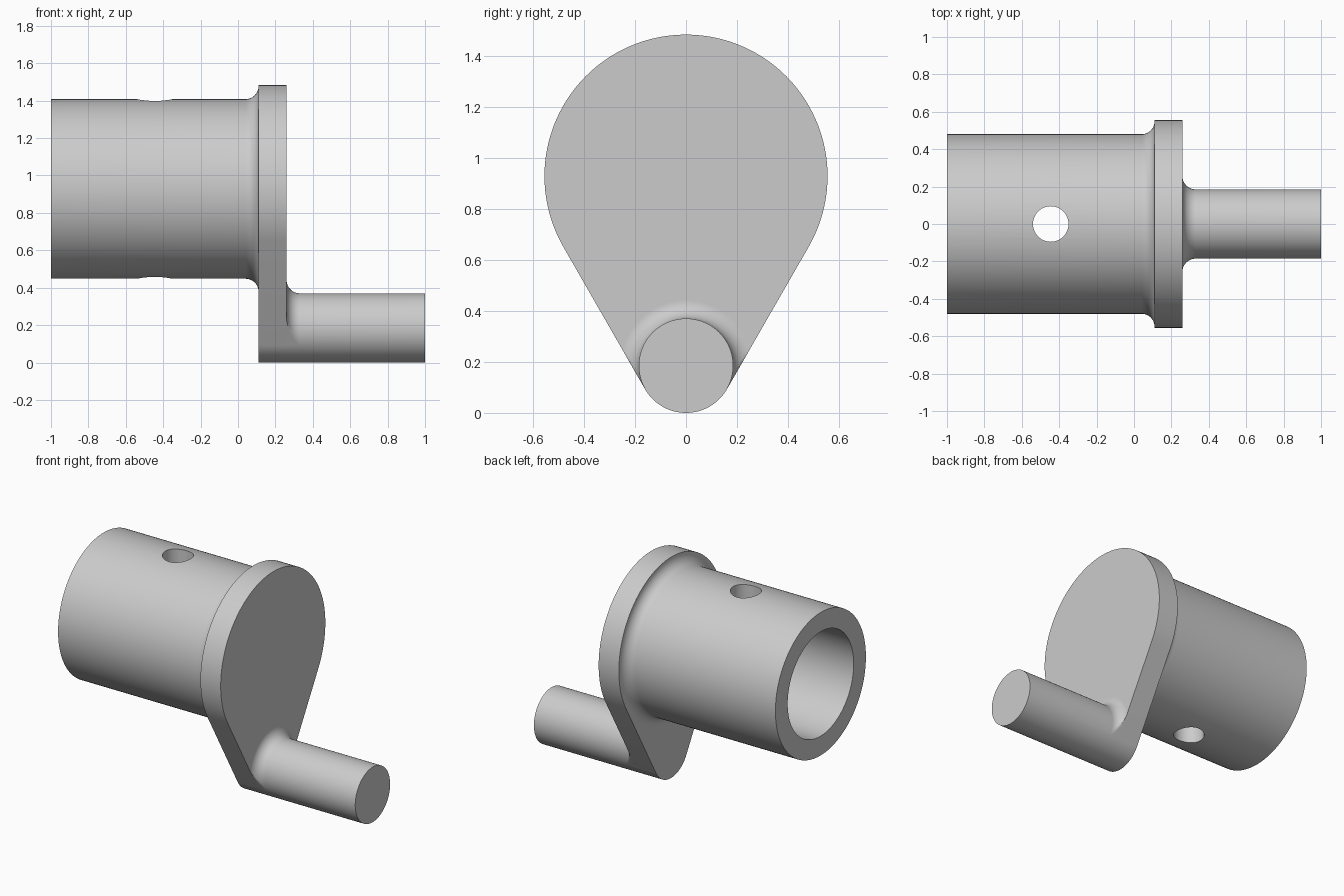
import bpy
import bmesh
from math import sin, cos, pi, radians

if "Cube" in bpy.data.objects:
    bpy.data.objects.remove(bpy.data.objects["Cube"], do_unlink=True)

SEG = 120
BARREL_Z, BARREL_R, BORE_R = 0.928, 0.48, 0.35
WEB_R, WEB_X0, WEB_X1 = 0.555, 0.11, 0.26
PIN_R = 0.185
FILLET = 0.07
TILT = radians(30)  # slope of the web's straight flanks

steel = bpy.data.materials.new("plain grey")
steel.use_nodes = True
grey = (0.6, 0.6, 0.6, 1)
steel.diffuse_color = grey
steel.node_tree.nodes["Principled BSDF"].inputs["Base Color"].default_value = grey


def loft(name, rings, loop=False, caps=(False, False)):
    """Skin a list of closed rings of points."""
    bm = bmesh.new()
    rows = [[bm.verts.new(p) for p in ring] for ring in rings]
    pairs = list(zip(rows, rows[1:])) + ([(rows[-1], rows[0])] if loop else [])
    for a, b in pairs:
        n = len(a)
        for i in range(n):
            j = (i + 1) % n
            bm.faces.new((a[i], a[j], b[j], b[i]))
    for row, cap in zip((rows[0], rows[-1]), caps):
        if cap:
            bm.faces.new(row)
    bmesh.ops.recalc_face_normals(bm, faces=bm.faces[:])
    mesh = bpy.data.meshes.new(name)
    bm.to_mesh(mesh)
    bm.free()
    mesh.materials.append(steel)
    ob = bpy.data.objects.new(name, mesh)
    bpy.context.collection.objects.link(ob)
    return ob


def activate(ob):
    bpy.ops.object.select_all(action='DESELECT')
    ob.select_set(True)
    bpy.context.view_layer.objects.active = ob


def circle(x, r, z):
    angles = [2 * pi * i / SEG for i in range(SEG)]
    return [(x, r * cos(a), z + r * sin(a)) for a in angles]


def fillet(steps):
    """Axial and radial distances along a concave quarter round."""
    for i in range(steps + 1):
        t = pi / 2 * i / steps
        yield FILLET * sin(t), FILLET * (1 - cos(t))


# Hollow barrel with a fillet running into the web
profile = [(-1, BORE_R), (-1, BARREL_R)]
profile += [(WEB_X0 - FILLET + dx, BARREL_R + dr) for dx, dr in fillet(12)]
profile += [(WEB_X0, BORE_R)]
barrel = loft("barrel", [circle(x, r, BARREL_Z) for x, r in profile], loop=True)

# Cross hole through both barrel walls
bpy.ops.mesh.primitive_cylinder_add(vertices=64, radius=0.095, depth=2,
                                    location=(-0.445, 0, BARREL_Z))
cutter = bpy.context.object
cutter.name = "cross_hole_cutter"
cutter.hide_render = True
cutter.data.materials.append(steel)
cut = barrel.modifiers.new("cross hole", 'BOOLEAN')
cut.operation = 'DIFFERENCE'
cut.solver = 'EXACT'
cut.object = cutter
activate(barrel)
bpy.ops.object.modifier_apply(modifier=cut.name)
bpy.data.objects.remove(cutter, do_unlink=True)


# Teardrop web: two arcs joined by tangent flanks
def arc(x, r, z, start, end, n):
    angles = [start + (end - start) * i / n for i in range(n + 1)]
    return [(x, r * cos(a), z + r * sin(a)) for a in angles]


def teardrop(x):
    return (arc(x, WEB_R, BARREL_Z, -TILT, pi + TILT, 80)
            + arc(x, PIN_R, PIN_R, pi + TILT, 2 * pi - TILT, 40))


web = loft("crank_web", [teardrop(WEB_X0), teardrop(WEB_X1)], caps=(True, True))


# Crank pin, its root fillet trimmed to the outline of the web
def trimmed_ring(x, r):
    ring = []
    for i in range(SEG):
        a = 2 * pi * i / SEG
        limit = PIN_R
        if sin(a) > -sin(TILT):
            k = cos(TILT) * abs(cos(a)) - sin(TILT) * sin(a)
            limit = PIN_R / k if k > 0.01 else 10
        q = min(r, limit)
        ring.append((x, q * cos(a), PIN_R + q * sin(a)))
    return ring


root = [(WEB_X1 + FILLET - dx, PIN_R + dr) for dx, dr in fillet(20)][::-1]
pin = loft("crank_pin", [trimmed_ring(x, r) for x, r in root + [(1, PIN_R)]],
           caps=(False, True))

for ob in (barrel, web, pin):
    activate(ob)
    bpy.ops.object.shade_smooth_by_angle(angle=radians(30))
